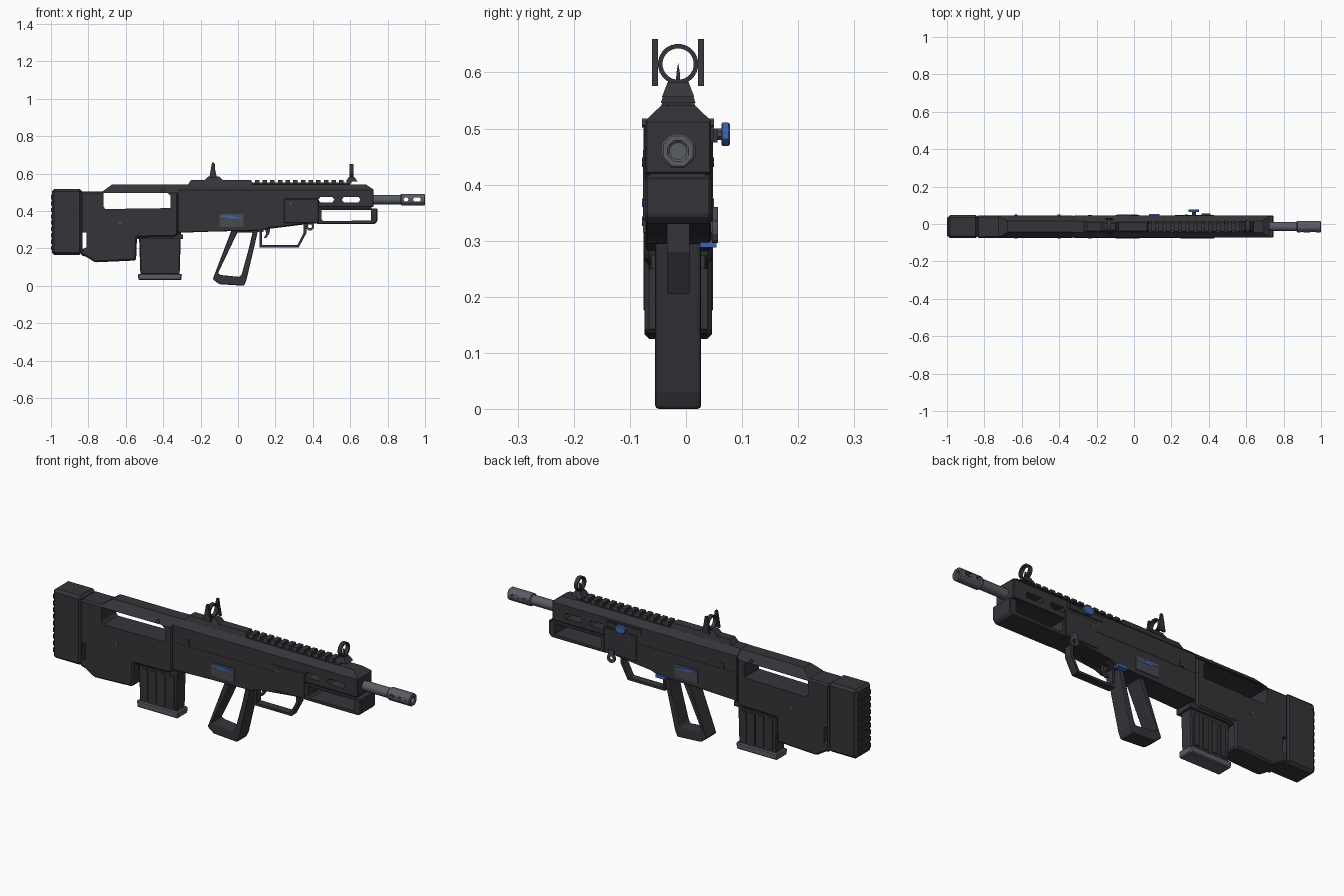
import bpy, bmesh, math
from mathutils import Vector

if "Cube" in bpy.data.objects:
    bpy.data.objects.remove(bpy.data.objects["Cube"])

CY = -0.014  # centre plane of the body


def material(name, rgb):
    m = bpy.data.materials.new(name)
    m.use_nodes = True
    m.diffuse_color = (*rgb, 1)
    m.node_tree.nodes["Principled BSDF"].inputs["Base Color"].default_value = (*rgb, 1)
    return m


BODY = material("charcoal polymer", (0.036, 0.035, 0.042))
STEEL = material("grey steel", (0.105, 0.11, 0.13))
PLATE = material("slate plate", (0.065, 0.07, 0.085))
BLUE = material("blue accent", (0.05, 0.13, 0.45))


def finish(name, bm, mat, bevel=0, segments=1):
    bmesh.ops.recalc_face_normals(bm, faces=bm.faces)
    me = bpy.data.meshes.new(name)
    bm.to_mesh(me)
    bm.free()
    ob = bpy.data.objects.new(name, me)
    bpy.context.scene.collection.objects.link(ob)
    me.materials.append(mat)
    if bevel:
        mod = ob.modifiers.new("bevel", "BEVEL")
        mod.width, mod.segments, mod.limit_method = bevel, segments, "ANGLE"
    return ob


def place(u, v, w, axis):
    return Vector((u, w, v)) if axis == "y" else Vector((w, u, v))


def prism(name, outline, lo, hi, mat=BODY, axis="y", hole=None, **kw):
    """Extrude an outline along an axis; a hole of equal count makes a frame."""
    bm = bmesh.new()
    loops = [[bm.verts.new(place(u, v, w, axis)) for u, v in pts]
             for pts in (outline, hole) if pts for w in (lo, hi)]
    n = len(outline)
    pairs = [(0, 1)] if not hole else [(0, 1), (2, 3), (0, 2), (1, 3)]
    for a, b in pairs:
        for i in range(n):
            j = (i + 1) % n
            bm.faces.new((loops[a][i], loops[a][j], loops[b][j], loops[b][i]))
    if not hole:
        for loop in loops:
            bm.faces.new(loop)
    return finish(name, bm, mat, **kw)


def box(name, x, y, z, mat=BODY, **kw):
    return prism(name, [(x[0], z[0]), (x[1], z[0]), (x[1], z[1]), (x[0], z[1])], *y, mat, **kw)


def mid(half):
    return (CY - half, CY + half)


def circle(u, v, r, n, squash=1):
    return [(u + r * math.cos(math.tau * (i + .5) / n),
             v + squash * r * math.sin(math.tau * (i + .5) / n)) for i in range(n)]


def roof(name, x, z, half, inset, left=0, right=0):
    """Block whose top is drawn in on its sides and ends."""
    ob = box(name, x, mid(half), z)
    for v in ob.data.vertices:
        if v.co.z > sum(z) / 2:
            v.co.y += inset if v.co.y < CY else -inset
            v.co.x += left if v.co.x < sum(x) / 2 else -right
    return ob


def cut(ob, outline):
    """Cut a hole right across the part."""
    tool = prism("cutter", outline, -0.2, 0.2)
    mod = ob.modifiers.new("cut", "BOOLEAN")
    mod.operation, mod.solver, mod.object = "DIFFERENCE", "EXACT", tool
    bpy.context.view_layer.update()
    ev = ob.evaluated_get(bpy.context.evaluated_depsgraph_get())
    mesh = bpy.data.meshes.new_from_object(ev)
    ob.modifiers.clear()
    ob.data = mesh
    bpy.data.objects.remove(tool)


def hexagon(x0, x1, z0, z1, c=0.01):
    m = (z0 + z1) / 2
    return [(x0, m), (x0 + c, z0), (x1 - c, z0), (x1, m), (x1 - c, z1), (x0 + c, z1)]


def smooth(ob):
    bpy.ops.object.select_all(action="DESELECT")
    ob.select_set(True)
    bpy.context.view_layer.objects.active = ob
    bpy.ops.object.shade_smooth_by_angle(angle=math.radians(35))


# Butt pad with ridged back
box("butt_pad", (-0.995, -0.835), mid(0.062), (0.165, 0.517), bevel=0.012)
for i in range(9):
    z = 0.19 + i * 0.034
    box("butt_ridge", (-1, -0.99), mid(0.05), (z, z + 0.022))

# Stock with through window and sling slot
stock = prism("stock", [(-0.84, 0.505), (-0.32, 0.505), (-0.32, 0.28), (-0.335, 0.262),
                        (-0.54, 0.258), (-0.545, 0.135), (-0.765, 0.125), (-0.82, 0.16),
                        (-0.84, 0.16)], *mid(0.06), bevel=0.008)
cut(stock, [(-0.72, 0.425), (-0.71, 0.41), (-0.36, 0.415), (-0.36, 0.48),
            (-0.378, 0.497), (-0.72, 0.495)])
cut(stock, [(-0.832, 0.195), (-0.81, 0.205), (-0.81, 0.285), (-0.832, 0.285)])
roof("stock_roof", (-0.725, -0.32), (0.504, 0.54), 0.058, 0.028, left=0.05)

# Receiver and handguard
receiver = prism("receiver", [(-0.32, 0.515), (0.725, 0.515), (0.725, 0.42), (0.43, 0.42),
                              (0.43, 0.335), (0.36, 0.33), (0.17, 0.31), (0.13, 0.295),
                              (-0.12, 0.29), (-0.32, 0.283)], *mid(0.0585), bevel=0.003)
for x0, x1 in ((0.43, 0.515), (0.555, 0.655)):
    cut(receiver, hexagon(x0, x1, 0.446, 0.474))
roof("receiver_roof", (-0.32, 0.725), (0.514, 0.541), 0.0585, 0.028, right=0.04)
box("handguard_spacer", (0.43, 0.715), mid(0.05), (0.408, 0.425))
fore = prism("lower_fore_end", [(0.42, 0.414), (0.745, 0.414), (0.745, 0.345), (0.73, 0.33),
                                (0.42, 0.33)], *mid(0.059), bevel=0.004)
cut(fore, [(0.446, 0.355), (0.456, 0.345), (0.71, 0.349), (0.71, 0.404), (0.446, 0.404)])

# Side details on both faces
for side in (-1, 1):
    def side_span(depth, proud):
        return sorted((CY + side * depth, CY + side * (depth + proud)))
    skin = side_span(0.055, 0.0075)
    box("side_block", (0.245, 0.43), skin, (0.335, 0.465), bevel=0.003)
    box("seam_strip", (-0.32, 0.245), side_span(0.055, 0.005), (0.42, 0.428))
    box("selector_plate", (-0.1, 0.03), skin, (0.315, 0.383), PLATE)
    for x0, x1, z in ((-0.09, -0.02, 0.367), (-0.06, 0.02, 0.36)):
        box("selector_stripe", (x0, x1), side_span(0.058, 0.006), (z, z + 0.008), BLUE)
    box("body_catch", (-0.245, -0.225), skin, (0.425, 0.46))
    for x, z in ((-0.63, 0.335), (0.28, 0.44), (-0.4, 0.51)):
        prism("pin", circle(x, z, 0.009, 8), *side_span(0.055, 0.009), PLATE)

# Top rail, rail teeth and rear cover
roof("rail_cover", (-0.27, 0.08), (0.538, 0.566), 0.031, 0.008, left=0.02, right=0.01)
box("rail_base", (0.07, 0.6), mid(0.02), (0.538, 0.553))
for i in range(13):
    x = 0.09 + i * 0.041
    roof("rail_tooth", (x, x + 0.024), (0.546, 0.564), 0.031, 0.006)

# Sights: rings, ears and post
roof("front_sight_base", (0.575, 0.64), (0.556, 0.582), 0.029, 0.01, left=0.018, right=0.018)
roof("rear_sight_base", (-0.18, -0.08), (0.562, 0.584), 0.026, 0.008, left=0.02, right=0.02)
for name, x in (("front_sight_ring", 0.607), ("rear_sight_ring", -0.133)):
    smooth(prism(name, circle(CY, 0.615, 0.036, 24), x - 0.01, x + 0.01, axis="x",
                 hole=circle(CY, 0.615, 0.028, 24)))
prism("front_sight_post", [(CY - 0.004, 0.58), (CY + 0.004, 0.58), (CY + 0.003, 0.6),
                           (CY, 0.617), (CY - 0.003, 0.6)], 0.602, 0.612, axis="x")
for y in (CY - 0.041, CY + 0.041):
    prism("rear_sight_ear", [(-0.153, 0.576), (-0.113, 0.576), (-0.123, 0.625),
                             (-0.128, 0.66), (-0.138, 0.66), (-0.145, 0.625)],
          y - 0.0055, y + 0.0055)

# Barrel and slotted muzzle brake
smooth(prism("barrel", circle(CY, 0.46, 0.025, 16), 0.7, 0.885, STEEL, "x"))
brake = prism("muzzle_brake", circle(CY, 0.46, 0.033, 8), 0.87, 1.0, STEEL, "x",
              hole=circle(CY, 0.46, 0.016, 8), bevel=0.004)
for x0, x1 in ((0.885, 0.912), (0.935, 0.978)):
    cut(brake, hexagon(x0, x1, 0.45, 0.471, 0.006))

# Open pistol grip
prism("grip", [(-0.135, 0.035), (-0.03, 0.31), (0.11, 0.31), (0.085, 0.2), (0.045, 0.03),
               (0.032, 0), (-0.1, 0.008)], *mid(0.041),
      hole=[(-0.108, 0.065), (-0.003, 0.285), (0.078, 0.285), (0.058, 0.2), (0.02, 0.062),
            (0.01, 0.047), (-0.09, 0.057)], bevel=0.01, segments=2)

# Trigger and guard
prism("trigger_guard", [(0.115, 0.205), (0.325, 0.205), (0.365, 0.28), (0.365, 0.34),
                        (0.115, 0.31)], *mid(0.02),
      hole=[(0.127, 0.217), (0.317, 0.217), (0.351, 0.283), (0.351, 0.327), (0.127, 0.299)])
prism("trigger", [(0.14, 0.31), (0.175, 0.32), (0.168, 0.28), (0.15, 0.255), (0.138, 0.255),
                  (0.152, 0.28)], *mid(0.008))

# Magazine with ribs and base plate
prism("magazine", [(-0.53, 0.29), (-0.305, 0.29), (-0.312, 0.06), (-0.522, 0.06)],
      *mid(0.034), bevel=0.005)
for side in (-1, 1):
    for i in range(4):
        x = -0.505 + i * 0.05
        box("magazine_rib", (x, x + 0.03), sorted((CY, CY + side * 0.039)), (0.075, 0.235))
prism("magazine_base", [(-0.535, 0.064), (-0.3, 0.064), (-0.303, 0.03), (-0.532, 0.03)],
      *mid(0.041), STEEL, bevel=0.005)
box("magazine_well", (-0.545, -0.295), mid(0.048), (0.25, 0.275))

# Left side: charging handle, release button and sling loop
box("charging_track", (0.22, 0.42), (0.04, 0.049), (0.478, 0.502))
box("charging_latch", (0.36, 0.41), (0.045, 0.056), (0.475, 0.5))
prism("charging_stem", circle(0.32, 0.49, 0.011, 8), 0.04, 0.066, PLATE)
prism("charging_knob", circle(0.32, 0.49, 0.031, 8, 0.72), 0.063, 0.078, BLUE, bevel=0.002)
box("release_button", (0.08, 0.135), (0.025, 0.054), (0.288, 0.303), BLUE)
prism("sling_loop", circle(0.385, 0.318, 0.023, 12), 0.046, 0.057, PLATE,
      hole=circle(0.385, 0.318, 0.011, 12))
box("sling_mount", (0.37, 0.4), (0.046, 0.057), (0.335, 0.36), PLATE)
